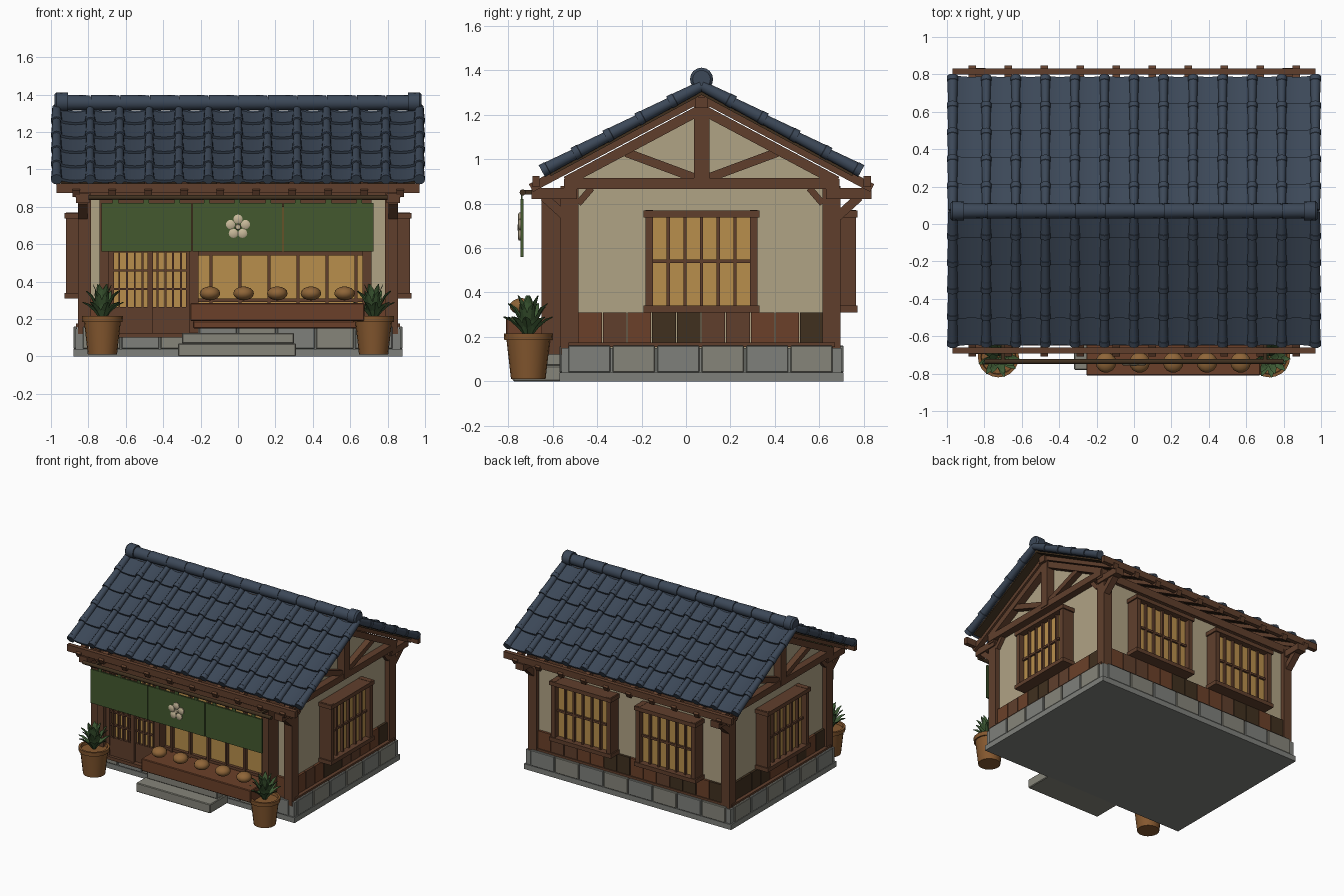
import bpy, bmesh, random
from math import sin, cos, pi, atan2, radians
from mathutils import Vector as V

if "Cube" in bpy.data.objects:
    bpy.data.objects.remove(bpy.data.objects["Cube"])
random.seed(4)
YC = 0.07  # ridge line, the house is symmetric about it


def mat(name, hexa):
    m = bpy.data.materials.new(name)
    c = [int(hexa[i:i + 2], 16) / 255 for i in (0, 2, 4)]
    m.diffuse_color = [((x + .055) / 1.055) ** 2.4 if x > .04 else x / 12.92 for x in c] + [1]
    m.use_nodes = True
    m.node_tree.nodes["Principled BSDF"].inputs["Base Color"].default_value = m.diffuse_color
    return m


ROOF, WOOD, DARK = mat("roof_blue", "3c4858"), mat("wood", "603f2c"), mat("dark_wood", "40301f")
MID, PLASTER, PAPER = mat("panel_wood", "6b4029"), mat("plaster", "b0a385"), mat("paper", "b98f4c")
STONE, STONE2, GREEN = mat("stone", "7e807b"), mat("warm_stone", "86857a"), mat("cloth", "43592f")
CLAY, LEAF, CREAM, BUN = mat("clay", "85582f"), mat("leaf", "3f5c35"), mat("cream", "c8b99a"), mat("bun", "8f6538")


class Part:
    """Collects solids in one mesh."""
    def __init__(self, name, material):
        self.name, self.mat, self.bm = name, material, bmesh.new()

    def loft(self, *rings):
        rs = [[self.bm.verts.new(p) for p in r] for r in rings]
        n = len(rs[0])
        for a, b in zip(rs, rs[1:]):
            for i in range(n):
                self.bm.faces.new((a[i], a[(i + 1) % n], b[(i + 1) % n], b[i]))
        self.bm.faces.new(rs[0][::-1])
        self.bm.faces.new(rs[-1])

    def box(self, a, b):
        (x, y, z), (X, Y, Z) = a, b
        self.loft(*[[(x, y, k), (X, y, k), (X, Y, k), (x, Y, k)] for k in (z, Z)])

    def beam(self, p, q, w, h):
        p, q = V(p), V(q)
        d = (q - p).normalized()
        s = d.cross(V((0, 0, 1)))
        s = s.normalized() if s.length > .01 else V((1, 0, 0))
        u = s.cross(d)
        self.loft(*[[e + s * i * w / 2 + u * j * h / 2 for i, j in ((-1, -1), (1, -1), (1, 1), (-1, 1))] for e in (p, q)])

    def tube(self, rings, n=10, axis='Z'):
        """rings: (centre, radius)"""
        f = {'Z': lambda c, s: (c, s, 0), 'X': lambda c, s: (0, c, s), 'Y': lambda c, s: (c, 0, s)}[axis]
        self.loft(*[[V(c) + V(f(cos(2 * pi * i / n), sin(2 * pi * i / n))) * r for i in range(n)] for c, r in rings])

    def done(self, smooth=False, bevel=0):
        bmesh.ops.recalc_face_normals(self.bm, faces=self.bm.faces)
        me = bpy.data.meshes.new(self.name)
        self.bm.to_mesh(me)
        me.materials.append(self.mat)
        o = bpy.data.objects.new(self.name, me)
        bpy.context.collection.objects.link(o)
        if bevel:
            m = o.modifiers.new("bevel", 'BEVEL')
            m.width, m.segments = bevel, 1
        if smooth:
            bpy.ops.object.select_all(action='DESELECT')
            o.select_set(True)
            bpy.context.view_layer.objects.active = o
            bpy.ops.object.shade_smooth_by_angle(angle=radians(40))
        return o


# --- stone base with facing blocks, and front steps
p = Part("stone_base", STONE)
p.box((-.87, -.56, 0), (.87, .70, .15))
p.box((-.88, -.57, 0), (.88, .71, .04))
p.done()
blocks = [Part("base_blocks", STONE), Part("base_blocks_warm", STONE2)]
for i in range(6):
    y = -.53 + i * .2
    for s in (-1, 1):
        blocks[i % 2].box((s * .86, y, .04), (s * .88, y + .19, .16))
for i in range(8):
    x = -.83 + i * .208
    for y in (-.57, .69):
        blocks[(i + 1) % 2].box((x, y, .04), (x + .2, y + .02, .16))
for b in blocks:
    b.done(bevel=.004)
p = Part("front_steps", STONE2)
p.box((-.32, -.78, 0), (.31, -.56, .07))
p.box((-.30, -.68, .07), (.30, -.56, .125))
p.done(bevel=.005)

# --- plaster walls and gables
p = Part("walls", PLASTER)
p.box((-.82, -.53, .14), (.82, .665, .90))
for s in (-1, 1):
    p.loft(*[[(s * x, YC - .60, .88), (s * x, YC + .60, .88), (s * x, YC, 1.22)] for x in (.79, .82)])
p.done()

# --- timber frame
p = Part("timber_frame", WOOD)
for s in (-1, 1):
    for t in (-1, 1):
        y = YC - .005 + t * .59
        p.box((s * .785, y - .04, .12), (s * .855, y + .04, .88))
        # eave bracket arm and diagonal brace
        p.box((s * .795, YC + t * .56, .82), (s * .865, YC + t * .765, .87))
        p.beam((s * .83, YC + t * .60, .73), (s * .83, YC + t * .71, .83), .05, .04)
        p.beam((s * .84, y - t * .04, .80), (s * .84, y - t * .10, .87), .03, .03)
        # truss chords and struts
        p.beam((s * .845, YC + t * .61, .90), (s * .845, YC, 1.225), .06, .045)
        p.beam((s * .845, YC + t * .03, .915), (s * .845, YC + t * .34, 1.03), .045, .04)
    p.box((s * .81, YC - .615, .865), (s * .875, YC + .61, .915))
    p.box((s * .81, YC - .035, .88), (s * .88, YC + .035, 1.29))
    p.box((s * .81, YC - .60, .155), (s * .865, YC + .60, .175))
for t in (-1, 1):
    p.box((-.87, YC + t * .56, .85), (.87, YC + t * .62, .91))    # wall plate
    p.box((-.97, YC + t * .73, .875), (.97, YC + t * .762, .925))  # eave fascia
    p.box((-.84, YC + t * .58, .155), (.84, YC + t * .62, .175))
p.box((-.90, YC - .03, 1.23), (.90, YC + .03, 1.28))
p.done()
p = Part("rafters", WOOD)
for i in range(10):
    for t in (-1, 1):
        x = -.866 + i * .1925
        p.beam((x, YC + t * .768, .87), (x, YC, 1.278), .04, .04)
p.done()

# --- plank wainscot, mixed tones
tones = [Part("wainscot_" + n, m) for n, m in (("dark", DARK), ("mid", MID), ("brown", WOOD))]
for s in (-1, 1):
    for i in range(10):
        y = -.485 + i * .111
        random.choice(tones).box((s * .81, y, .17), (s * .838, y + .106, .31))
for i in range(14):
    x = -.785 + i * .1122
    random.choice(tones).box((x, .65, .17), (x + .107, .683, .31))
for a, b in ((-.785, -.73), (.71, .785)):
    tones[1].box((a, -.55, .17), (b, -.52, .31))
for t in tones:
    t.done()

# --- lattice windows on the sides and back
frame, paper = Part("window_frames", WOOD), Part("window_paper", PAPER)


def window(P):
    def bx(part, a, b):
        part.box(P(*a), P(*b))
    for s in (-1, 1):
        bx(frame, (s * .218, 0, .31), (s * .252, .10, .77))
    for z in (.31, .738):
        bx(frame, (-.262, 0, z), (.262, .108, z + .03))
    bx(paper, (-.22, 0, .33), (.22, .06, .75))
    for i in range(5):
        u = -.15 + i * .075
        bx(frame, (u - .007, .05, .33), (u + .007, .08, .75))
    bx(frame, (-.22, .05, .532), (.22, .075, .548))


for s in (-1, 1):
    window(lambda u, d, z: (s * (.82 + d), YC + u, z))
    window(lambda u, d, z: (s * .36 + u, .665 + d, z))
frame.done()
paper.done()

# --- shop front: posts, door, display window
p = Part("shop_front_frame", WOOD)
for x in (-.715, -.235, .69):
    p.box((x - .025, -.65, .12), (x + .025, -.52, .85))
p.box((-.74, -.65, .80), (.715, -.52, .85))
p.box((-.74, -.63, .10), (-.21, -.52, .125))
for k in range(6):
    x = -.145 + k * .155
    p.box((x - .008, -.605, .28), (x + .008, -.57, .81))
for z in (.30, .55):
    p.box((-.22, -.60, z - .01), (.68, -.57, z + .01))
p.done()
p = Part("shop_front_paper", PAPER)
p.box((-.70, -.575, .2), (.68, -.52, .81))
p.done()
p = Part("sliding_doors", WOOD)
for x0, x1, y in ((-.69, -.455, -.60), (-.485, -.25, -.585)):
    for x in (x0, x1 - .028):
        p.box((x, y - .015, .11), (x + .028, y + .015, .81))
    for k in range(1, 5):
        x = x0 + .014 + k * (x1 - x0 - .028) / 5
        p.box((x - .005, y - .01, .26), (x + .005, y + .015, .80))
    for z in (.36, .46, .56, .66, .76):
        p.box((x0, y - .008, z - .005), (x1, y + .015, z + .005))
    p.box((x0, y - .008, .12), (x1, y + .015, .265))
p.done()

# --- counter with buns
p = Part("counter", MID)
p.box((-.255, -.81, .19), (.675, -.56, .285))
p.box((-.24, -.70, .15), (.66, -.56, .19))
p.done(bevel=.005)
p = Part("buns", BUN)
for i in range(5):
    x = -.15 + i * .18
    p.tube([((x, -.74, .337 + .037 * sin(a)), max(.055 * cos(a), .004)) for a in [-pi / 2 + k * pi / 8 for k in range(9)]], 14)
p.done(smooth=True)

# --- hanging cloth, rod and flower ornament
p = Part("cloth_rod", DARK)
p.tube([((-.80, -.735, .85), .014), ((.80, -.735, .85), .014)], 10, 'X')
for x in (-.70, .70):
    p.beam((x, -.735, .85), (x, -.64, .85), .02, .02)
p.done(smooth=True)
p = Part("cloth_panels", GREEN)
for i in range(3):
    x = -.73 + i * .487
    p.box((x, -.745, .56), (x + .481, -.732, .82))
    for k in range(3):
        p.box((x + .06 + k * .165, -.742, .81), (x + .09 + k * .165, -.735, .85))
p.done()
p = Part("flower_ornament", CREAM)
for k in range(5):
    a = pi / 2 + k * 2 * pi / 5
    c = (.042 * cos(a), .692 + .042 * sin(a))
    p.tube([((c[0], y, c[1]), r) for y, r in ((-.744, .025), (-.752, .025), (-.757, .017))], 12, 'Y')
p.tube([((0, -.744, .692), .016), ((0, -.758, .692), .013)], 12, 'Y')
p.done(smooth=True)

# --- tiled roof
TH = atan2(.385, .715)
C, S = cos(TH), sin(TH)


def R(x, s, h, t):
    """x along ridge, s down the slope, h above it, t the side"""
    return (x, YC + t * (s * C + h * S), 1.33 - s * S + h * C)


deck, tiles, rolls = Part("roof_deck", DARK), Part("pan_tiles", ROOF), Part("roll_tiles", ROOF)
L, W, N = .163, .158, 5
for t in (-1, 1):
    deck.loft(*[[R(-.95, s, -.036, t), R(.95, s, -.036, t), R(.95, s, -.024, t), R(-.95, s, -.024, t)] for s in (0, .79)])
    for r in range(N):
        s0, s1 = max(0, r * L - .02), (r + 1) * L
        for c in range(12):
            x0 = (c - 6) * W
            arc = [(x0 + W * k / 6, .013 * ((k - 3) / 3) ** 2) for k in range(7)]
            sec = [(x, h) for x, h in arc] + [(x, h - .016) for x, h in arc[::-1]]
            tiles.loft(*[[R(x, s, h + o, t) for x, h in sec] for s, o in ((s0, -.018), (s1, -.002))])
        for c in range(13):
            x, big = (c - 6) * W, 0
            if c in (0, 12):
                x, big = (.97 if c else -.97), .003
            rolls.loft(*[[R(x + q * cos(a), s, o + q * sin(a), t) for a in [2 * pi * k / 12 for k in range(12)]]
                         for s, q, o in ((s0, .020 + big, 0), (s1 - .03, .025 + big, .003), (s1 - .028, .027 + big, .003), (s1, .027 + big, .003))])
deck.done()
tiles.done(smooth=True)
rolls.done(smooth=True)
p = Part("ridge_tiles", ROOF)
for i in range(12):
    x = (i - 6) * W
    p.tube([((x + .003, YC, 1.357), .042), ((x + W - .003, YC, 1.357), .039)], 16, 'X')
p.tube([((-.94, YC, 1.355), .036), ((.94, YC, 1.355), .036)], 12, 'X')
for s in (-1, 1):
    p.tube([((s * x, YC, 1.36), r) for x, r in ((.91, .05), (.97, .052), (.982, .04))], 16, 'X')
p.done(smooth=True)

# --- potted plants
for side, x in (("left", -.725), ("right", .725)):
    p = Part(side + "_pot", CLAY)
    prof = [(.01, .078), (.185, .098), (.185, .108), (.215, .11), (.215, .094), (.195, .09)]
    p.tube([((x, -.71, z), r) for z, r in prof], 20)
    p.done(smooth=True)
    p = Part(side + "_plant", LEAF)
    for n, lift, reach, off in ((9, .09, .112, 0), (8, .15, .095, .3), (6, .185, .05, .1)):
        for k in range(n):
            a = off + 2 * pi * k / n + random.uniform(-.12, .12)
            d, sd = V((cos(a), sin(a), 0)), V((-sin(a), cos(a), 0))
            rings = []
            for u, w in ((0, .012), (.35, .021), (.7, .016), (1, .002)):
                c = V((x, -.71, .20)) + d * reach * (.1 + .9 * u) + V((0, 0, lift * (1.6 * u - .6 * u * u)))
                rings.append([c - sd * w + V((0, 0, w * .4)), c - V((0, 0, .004)), c + sd * w + V((0, 0, w * .4)), c + V((0, 0, .002))])
            p.loft(*rings)
    p.done()
